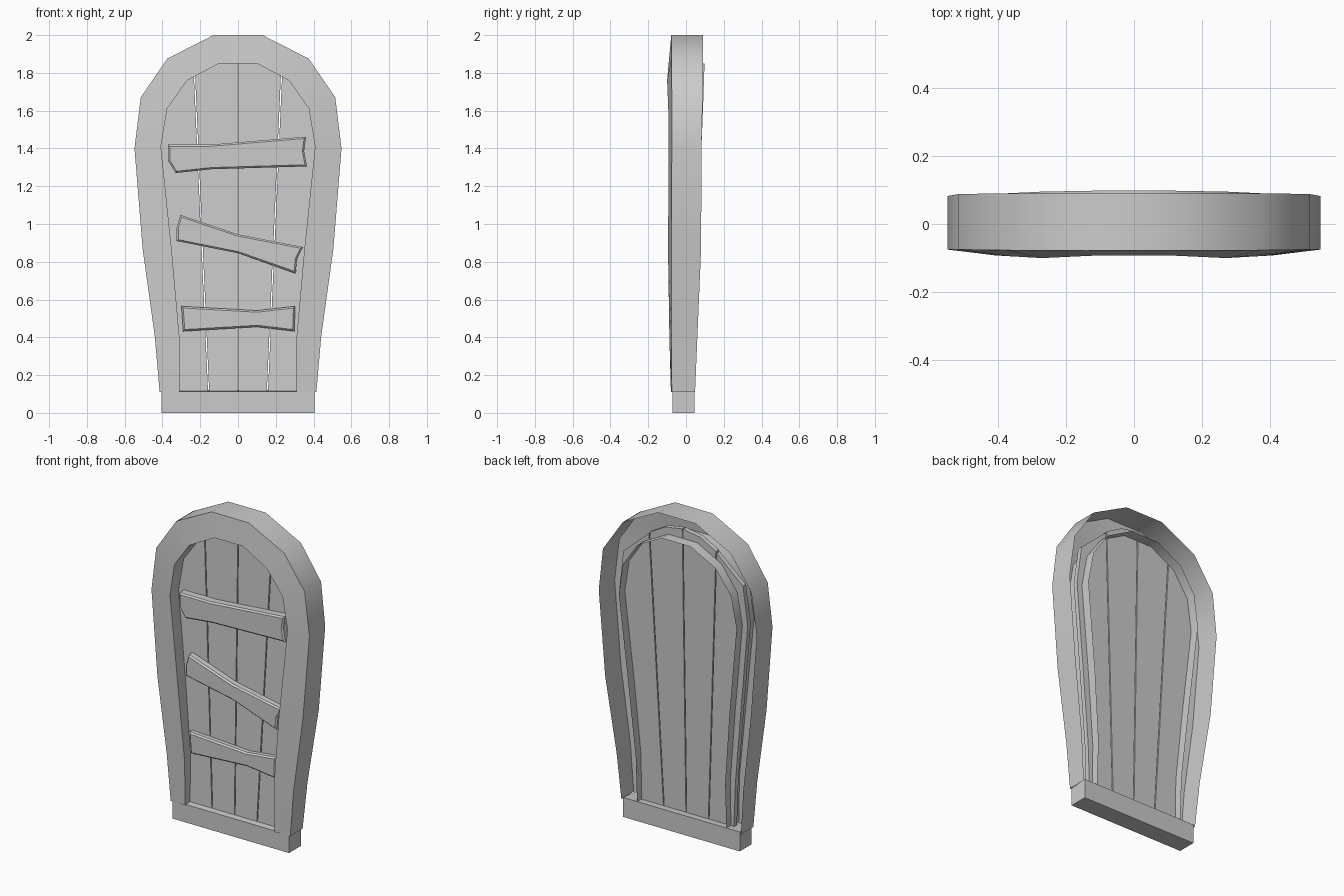
import bpy, bmesh

if "Cube" in bpy.data.objects:
    bpy.data.objects.remove(bpy.data.objects["Cube"])


def finish(bm, name, smooth=False):
    me = bpy.data.meshes.new(name)
    bm.to_mesh(me)
    bm.free()
    ob = bpy.data.objects.new(name, me)
    bpy.context.collection.objects.link(ob)
    if smooth:
        bpy.ops.object.select_all(action='DESELECT')
        ob.select_set(True)
        bpy.context.view_layer.objects.active = ob
        bpy.ops.object.shade_smooth_by_angle(angle=0.6)
    return ob


def arch(half):
    # right half, bottom to top, mirrored to a full arch
    return half + [(-x, *rest) for x, *rest in reversed(half)]


def slab(name, outline, front, back, bevel=0.0):
    # outline in x,z; front and back are functions giving y at height z
    bm = bmesh.new()
    f = [bm.verts.new((x, front(z), z)) for x, z in outline]
    b = [bm.verts.new((x, back(z), z)) for x, z in outline]
    n = len(f)
    face = bm.faces.new(f)
    bm.faces.new(b[::-1])
    for i in range(n):
        j = (i + 1) % n
        bm.faces.new((f[i], b[i], b[j], f[j]))
    bmesh.ops.recalc_face_normals(bm, faces=bm.faces[:])
    if bevel:
        bmesh.ops.inset_region(bm, faces=[face], thickness=bevel, use_even_offset=True)
        for v in face.verts:
            v.co.y -= bevel
    return finish(bm, name)


# arched frame: open-backed shell; points are x, z, front y, back y
outer = arch([(.415, .11, -.075, .048), (.44, .4, -.078, .06), (.505, .87, -.078, .08),
              (.548, 1.4, -.075, .082), (.515, 1.67, -.075, .088),
              (.375, 1.875, -.077, .09), (.13, 2.0, -.078, .09)])
inner = arch([(.31, .11, -.08, .042), (.31, .4, -.088, .055), (.35, .85, -.095, .07),
              (.408, 1.41, -.092, .082), (.375, 1.61, -.094, .09),
              (.27, 1.76, -.1, .095), (.1, 1.85, -.092, .098)])
bm = bmesh.new()
rings = [[bm.verts.new((p[0], p[k], p[1])) for p in prof]
         for prof, k in ((outer, 3), (outer, 2), (inner, 2), (inner, 3))]
for a, b in zip(rings, rings[1:]):
    for i in range(len(a) - 1):
        bm.faces.new((a[i], a[i + 1], b[i + 1], b[i]))
finish(bm, "arched_frame", True)

# door planks, tilted slightly and tucked behind the frame
front = lambda z: -.035 + .02 * z
back = lambda z: front(z) + .03
g = .003
centre = [(g, .1), (.155 - g, .1), (.232 - g, 1.83), (.12, 1.89), (g, 1.91)]
side = [(.155 + g, .1), (.33, .1), (.345, .4), (.39, .87), (.445, 1.42),
        (.415, 1.66), (.232 + g, 1.82)]
for label, pts in (("centre_plank", centre), ("side_plank", side)):
    slab(label + "_right", pts, front, back)
    slab(label + "_left", [(-x, z) for x, z in reversed(pts)], front, back)

# crooked boards nailed across the door
boards = {
    "upper_board": [(-.33, 1.27), (-.14, 1.29), (.365, 1.305), (.35, 1.385), (.36, 1.462),
                    (-.15, 1.42), (-.37, 1.42), (-.37, 1.335)],
    "middle_board": [(-.325, .91), (0, .845), (.305, .738), (.312, .815), (.345, .878),
                     (0, .945), (-.305, 1.048), (-.325, .98)],
    "lower_board": [(-.29, .432), (.1, .455), (.298, .432), (.303, .565), (.1, .542),
                    (-.3, .565)],
}
for name, pts in boards.items():
    slab(name, pts, lambda z: -.05, lambda z: -.005, .009)

# threshold block with a slightly raised top
bm = bmesh.new()
bmesh.ops.create_cube(bm, size=1)
for v in bm.verts:
    top = v.co.z > 0
    v.co.x *= .81
    v.co.y = -.072 if v.co.y < 0 else .045
    v.co.z = (.113 if v.co.y < 0 else .122) if top else 0
finish(bm, "threshold")
